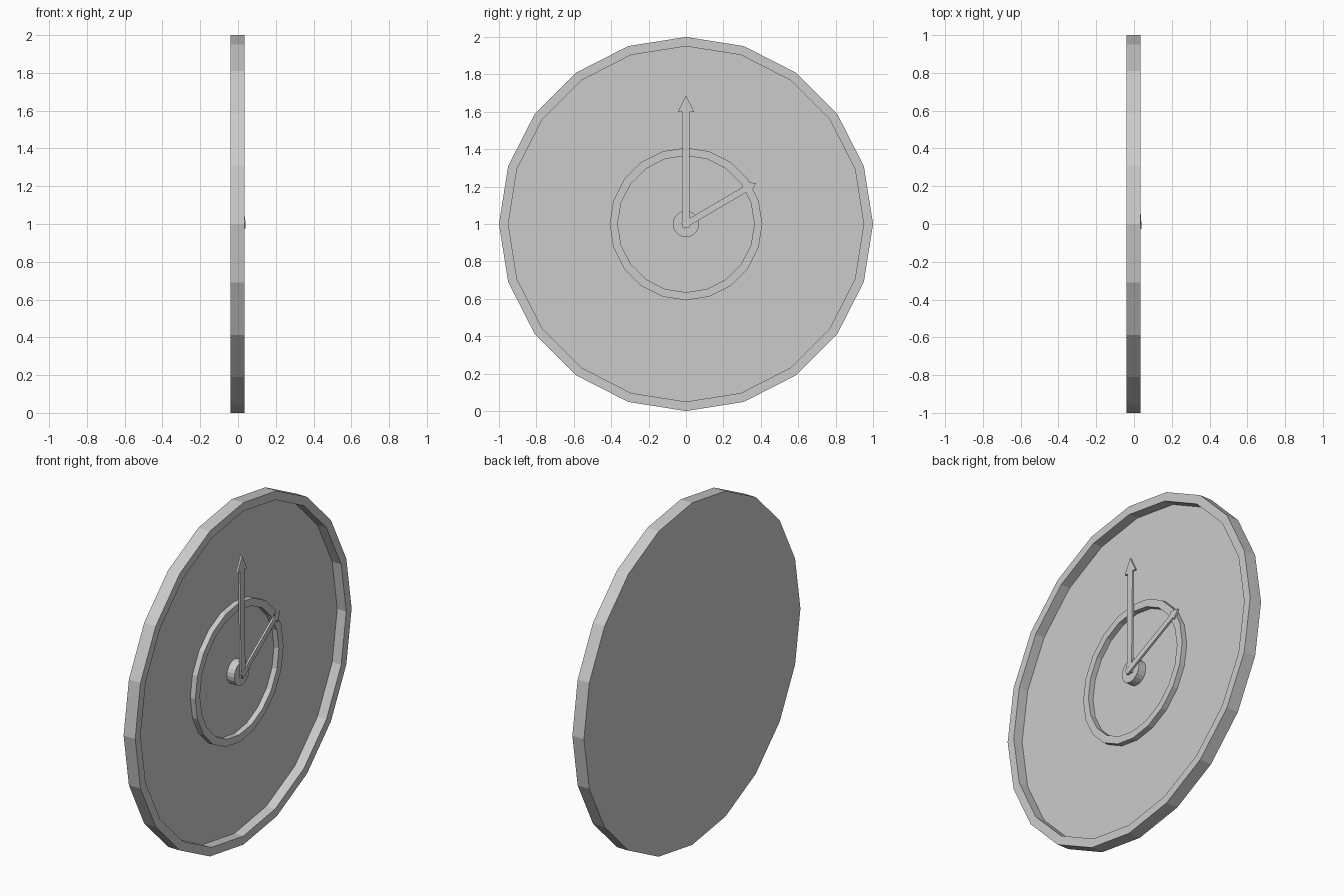
import bpy
from math import sin, cos, pi, radians

if "Cube" in bpy.data.objects:
    bpy.data.objects.remove(bpy.data.objects["Cube"])

SIDES = 20
CZ = 1.0          # height of the dial centre
FLOOR = -0.023    # x of the recessed dial face


def make(name, verts, faces):
    me = bpy.data.meshes.new(name)
    me.from_pydata(verts, [], faces)
    me.update()
    ob = bpy.data.objects.new(name, me)
    bpy.context.collection.objects.link(ob)
    return ob


def lathe(name, profile, closed=False):
    """Spin (x, radius) points about the x axis; open profiles get end caps."""
    n = len(profile)
    verts = [(x, r * sin(2 * pi * i / SIDES), CZ + r * cos(2 * pi * i / SIDES))
             for x, r in profile for i in range(SIDES)]
    faces = []
    for k in range(n if closed else n - 1):
        a, b = k * SIDES, (k + 1) % n * SIDES
        for i in range(SIDES):
            j = (i + 1) % SIDES
            faces.append((a + i, a + j, b + j, b + i)[::-1])
    if not closed:
        faces.append(tuple(range(SIDES)))
        faces.append(tuple(range((n - 1) * SIDES, n * SIDES))[::-1])
    return make(name, verts, faces)


def hand(name, angle, half, neck, head, tip, x_base, x_tip, thick):
    """Arrow-shaped hand, leaning slightly towards the dial at its tip."""
    tail = -0.02
    outline = [(-half, tail), (half, tail), (half, neck), (head, neck),
               (0, tip), (-head, neck), (-half, neck)]
    s, c = sin(angle), cos(angle)
    verts = []
    for d in (0, -thick):
        for u, v in outline:
            x = x_base + (x_tip - x_base) * (v - tail) / (tip - tail) + d
            verts.append((x, u * c + v * s, CZ - u * s + v * c))
    n = len(outline)
    faces = [(0, 1, 2, 6), (2, 3, 4, 5, 6)]
    faces += [tuple(i + n for i in reversed(f)) for f in faces]
    faces += [(i, i + n, (i + 1) % n + n, (i + 1) % n) for i in range(n)]
    return make(name, verts, faces)


# Dished body with raised outer rim
lathe("clock_body", [(-0.04, 1.0), (0.035, 1.0), (0.035, 0.95), (FLOOR, 0.95)])

# Raised ring on the dial
lathe("dial_ring", [(FLOOR, 0.408), (0.009, 0.408), (0.009, 0.365), (FLOOR, 0.365)], True)

# Centre hub
lathe("hub", [(FLOOR, 0.07), (0.025, 0.07)])

# Hands at two o'clock
hand("minute_hand", 0, 0.02, 0.60, 0.043, 0.687, 0.034, 0.027, 0.012)
hand("hour_hand", radians(59.6), 0.017, 0.382, 0.034, 0.434, 0.04, 0.012, 0.012)

# Consistent outward normals
import bmesh
for ob in bpy.context.collection.objects:
    bm = bmesh.new()
    bm.from_mesh(ob.data)
    bmesh.ops.recalc_face_normals(bm, faces=bm.faces)
    bm.to_mesh(ob.data)
    bm.free()
